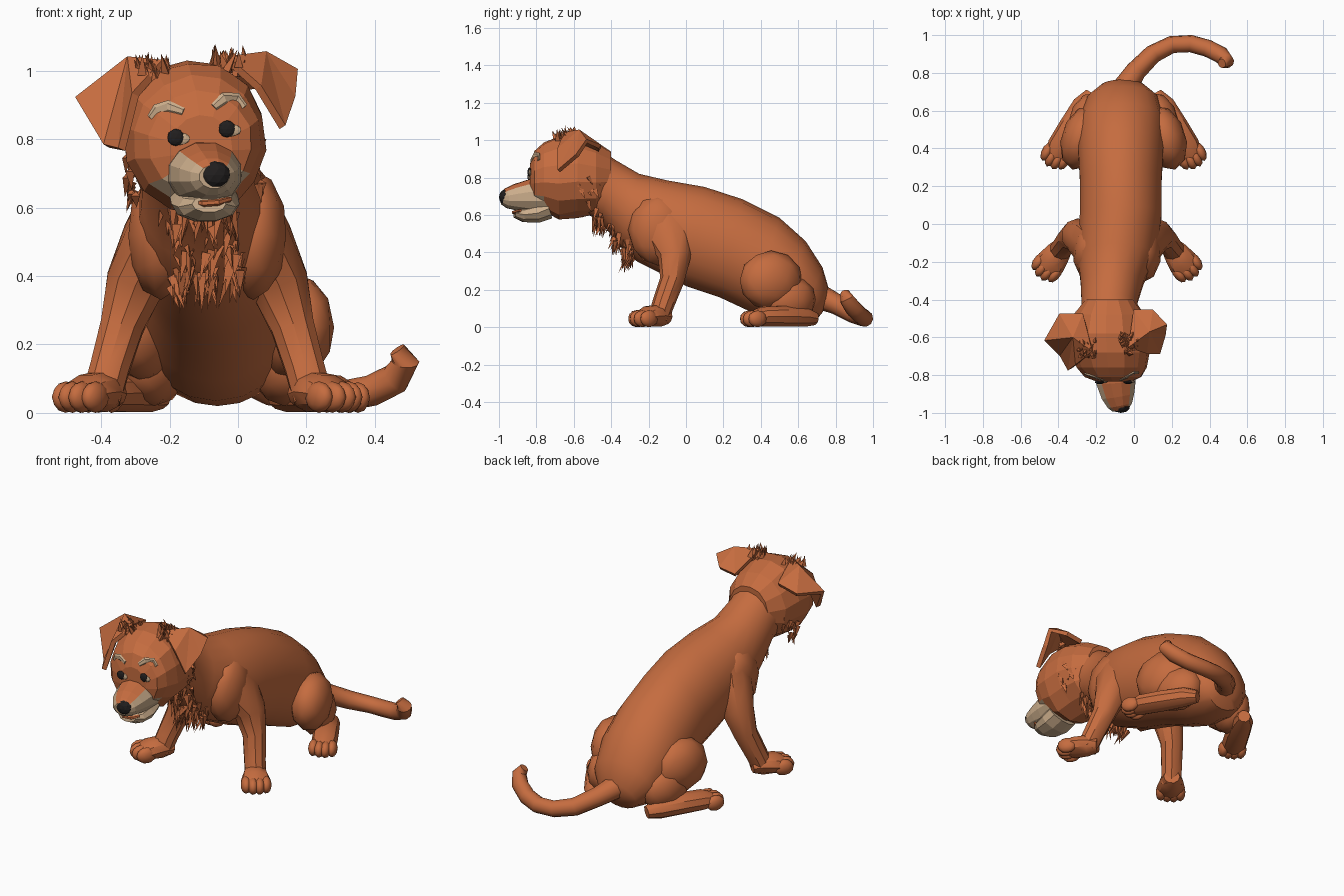
import bpy, bmesh, math, random
from mathutils import Vector, Matrix
from mathutils.bvhtree import BVHTree

if "Cube" in bpy.data.objects:
    bpy.data.objects.remove(bpy.data.objects["Cube"])

random.seed(4)


def material(name, rgb):
    m = bpy.data.materials.new(name)
    m.diffuse_color = (*rgb, 1)
    m.use_nodes = True
    m.node_tree.nodes["Principled BSDF"].inputs["Base Color"].default_value = m.diffuse_color
    return m


RUST = material("rust fur", (0.56, 0.15, 0.05))
TAN = material("tan fur", (0.60, 0.42, 0.26))
BLACK = material("black", (0.015, 0.013, 0.013))


def finish(name, bm, mats, smooth=None):
    for v in bm.verts:
        v.co.z = max(v.co.z, 0)
    bmesh.ops.recalc_face_normals(bm, faces=bm.faces)
    me = bpy.data.meshes.new(name)
    bm.to_mesh(me)
    bm.free()
    ob = bpy.data.objects.new(name, me)
    bpy.context.collection.objects.link(ob)
    for m in mats:
        me.materials.append(m)
    if smooth:
        bpy.context.view_layer.objects.active = ob
        ob.select_set(True)
        bpy.ops.object.shade_smooth_by_angle(angle=math.radians(smooth))
        ob.select_set(False)
    return ob


def loft(name, rings, n=12, mats=(RUST,), smooth=None, jitter=0):
    """rings: (centre, half axis u, half axis v)"""
    bm = bmesh.new()
    rows = []
    for c, u, v in rings:
        row = []
        for i in range(n):
            a = math.tau * (i + 0.5) / n
            k = 1 + random.uniform(-jitter, jitter)
            row.append(bm.verts.new(c + (u * math.cos(a) + v * math.sin(a)) * k))
        rows.append(row)
    for a, b in zip(rows, rows[1:]):
        for i in range(n):
            j = (i + 1) % n
            bm.faces.new((a[i], a[j], b[j], b[i]))
    bm.faces.new(rows[0])
    bm.faces.new(rows[-1])
    return finish(name, bm, mats, smooth)


def tube(name, pts, ref, n=10, mats=(RUST,), smooth=None, jitter=0):
    """pts: (x, y, z, radius along ref, radius across)"""
    cs = [Vector(p[:3]) for p in pts]
    rings = []
    for i, p in enumerate(pts):
        t = (cs[min(i + 1, len(cs) - 1)] - cs[max(i - 1, 0)]).normalized()
        u = Vector(ref)
        u = (u - t * u.dot(t)).normalized()
        rings.append((cs[i], u * p[3], t.cross(u) * p[4]))
    return loft(name, rings, n, mats, smooth, jitter)


def blob(name, loc, scale, mat=RUST, rot=0, sub=2, smooth=None):
    bm = bmesh.new()
    mx = Matrix.Translation(loc) @ Matrix.Rotation(rot, 4, 'Z') @ Matrix.Diagonal((*scale, 1))
    bmesh.ops.create_icosphere(bm, subdivisions=sub, radius=1, matrix=mx)
    return finish(name, bm, (mat,), smooth)


# Trunk and neck: x, half width, top (y, z), bottom (y, z)
trunk = [(-.13, .16, -.52, .99, -.58, .63), (-.13, .15, -.37, .89, -.46, .57),
         (-.115, .17, -.25, .82, -.36, .44), (-.09, .21, -.10, .785, -.26, .35),
         (-.07, .22, .10, .75, 0, .22), (-.07, .22, .30, .685, .18, .16),
         (-.07, .23, .50, .585, .33, .09), (-.065, .225, .64, .46, .47, .035),
         (-.06, .19, .73, .32, .60, .02), (-.06, .12, .765, .20, .69, .03),
         (-.06, .05, .76, .14, .73, .08)]
loft("body", [(Vector((x, (ty + by) / 2, (tz + bz) / 2)), Vector((w, 0, 0)),
               Vector((0, (ty - by) / 2, (tz - bz) / 2)))
              for x, w, ty, tz, by, bz in trunk], 18, smooth=40)

# Curled tail
tube("tail", [(-.06, .70, .17, .07, .07), (.01, .81, .12, .055, .055), (.10, .90, .07, .05, .05),
              (.20, .95, .05, .046, .046), (.30, .955, .048, .046, .046), (.39, .93, .065, .046, .046),
              (.46, .895, .10, .046, .046), (.49, .86, .15, .04, .04), (.465, .85, .185, .025, .025)],
     (0, 0.1, 1), smooth=40)


# Legs, both sides
def toes(name, s, cx, base, d, gap, r):
    for i, k in enumerate((-1.5, -.5, .5, 1.5)):
        push = .016 if abs(k) < 1 else 0
        x = base[0] - d[1] * k * gap + d[0] * push
        y = base[1] + d[0] * k * gap + d[1] * push
        blob(f"{name}_{i}", (cx + s * x, y, r * 1.25), (r * .8, r * 1.5, r * 1.25),
             rot=s * math.atan2(d[0], -d[1]), smooth=40)


for s, side in ((-1, "left"), (1, "right")):
    def put(cx, pts):
        return [(cx + s * p[0], *p[1:]) for p in pts]
    fc, hc = -.09, -.055
    blob("shoulder_" + side, (fc + s * .135, -.15, .52), (.10, .16, .19), smooth=40)
    tube("front_leg_" + side, put(fc, [
        (.12, -.14, .62, .075, .12), (.16, -.10, .51, .09, .125),
        (.21, -.06, .38, .09, .09), (.25, -.075, .25, .066, .065),
        (.285, -.12, .13, .06, .06), (.31, -.15, .04, .06, .055)]), (1, 0, 0), 10, smooth=35)
    tube("front_paw_" + side, put(fc, [
        (.27, -.10, .055, .04, .045), (.305, -.145, .062, .062, .065), (.35, -.205, .058, .056, .08),
        (.385, -.25, .045, .035, .065)]), (0, 0, 1), 10, smooth=35)
    toes("front_toe_" + side, s, fc, (.37, -.23), (.6, -.8), .036, .037)
    blob("thigh_" + side, (hc + s * .22, .455, .25), (.11, .175, .16), rot=s * .3, smooth=40)
    blob("haunch_" + side, (hc + s * .19, .55, .15), (.10, .15, .13), rot=s * .3, smooth=40)
    tube("hind_foot_" + side, put(hc, [
        (.17, .69, .045, .035, .035), (.21, .63, .055, .055, .06), (.275, .51, .058, .058, .07),
        (.335, .41, .057, .055, .07), (.365, .345, .045, .035, .055)]), (0, 0, 1), 10, smooth=35)
    toes("hind_toe_" + side, s, hc, (.36, .36), (.45, -.89), .034, .036)

# Head, slightly rolled: x, y, z, half width, half height
skull = [(-.13, -.40, .80, .13, .14), (-.13, -.48, .80, .19, .195), (-.13, -.58, .81, .21, .222),
         (-.125, -.68, .80, .21, .225), (-.12, -.76, .80, .19, .185), (-.11, -.81, .79, .15, .15),
         (-.105, -.835, .78, .09, .09)]
roll = math.radians(5)
head = loft("head", [(Vector((x, y, z)), Vector((math.cos(roll), 0, math.sin(roll))) * w,
                      Vector((-math.sin(roll), 0, math.cos(roll))) * h)
                     for x, y, z, w, h in skull], 14, (RUST, TAN), jitter=.025)
for p in head.data.polygons:
    if p.center.y < -.77 and p.center.z < .72 and abs(p.center.x + .1) < .11:
        p.material_index = 1

# Muzzle: tan sides with rust bridge
muzzle = tube("muzzle", [(-.10, -.74, .70, .10, .115), (-.095, -.84, .70, .092, .108),
                         (-.085, -.91, .695, .073, .09), (-.075, -.96, .69, .055, .068),
                         (-.07, -.985, .69, .035, .045)], (0, 0, 1), 12, (RUST, TAN))
for p in muzzle.data.polygons:
    p.material_index = 0 if p.normal.z > .62 else 1
tube("lower_jaw", [(-.10, -.74, .635, .06, .10), (-.095, -.80, .61, .055, .10),
                   (-.09, -.87, .602, .042, .085), (-.085, -.915, .61, .025, .05)],
     (0, 0, 1), 10, (TAN,))
tube("mouth", [(-.13, -.885, .618, .012, .008), (-.10, -.918, .612, .014, .010),
               (-.06, -.918, .615, .014, .010), (-.025, -.885, .624, .012, .008)], (0, 1, 0), 6)
blob("nose", (-.07, -.968, .695), (.049, .032, .042), BLACK)

# Eyes and brows laid on the face
tree = BVHTree.FromPolygons([v.co for v in head.data.vertices],
                            [tuple(p.vertices) for p in head.data.polygons])


def face_y(x, z):
    hit = tree.ray_cast(Vector((x, -2, z)), Vector((0, 1, 0)))[0]
    return hit.y if hit else -.7


for side, ex, ez, brow in (
        ("left", -.182, .805, [(-.255, .862), (-.235, .885), (-.205, .895), (-.16, .88)]),
        ("right", -.032, .83, [(-.07, .893), (-.04, .918), (-.005, .918), (.018, .893)])):
    y = face_y(ex, ez)
    blob("eye_rim_" + side, (ex + .012, y, ez - .004), (.03, .007, .018), TAN)
    blob("eye_" + side, (ex, y - .002, ez), (.025, .011, .025), BLACK)
    tube("brow_" + side, [(x, face_y(x, z), z, .007, r)
                          for (x, z), r in zip(brow, (.012, .019, .019, .012))],
         (0, 1, 0), 6, (TAN,))

# Folded ears: outline points, last point is the raised centre
ears = {"right": [(-.03, -.65, 1.03), (.06, -.68, .95), (.13, -.68, .835), (.16, -.58, .92),
                  (.168, -.53, .995), (.10, -.46, .965), (0, -.46, .95), (.08, -.57, 1.045)],
        "left": [(-.22, -.67, 1.02), (-.30, -.74, .93), (-.34, -.77, .77), (-.385, -.69, .78),
                 (-.47, -.61, .915), (-.39, -.48, .93), (-.27, -.48, .96), (-.32, -.60, 1.03)]}
for side, pts in ears.items():
    bm = bmesh.new()
    vs = [bm.verts.new(p) for p in pts]
    for i in range(7):
        bm.faces.new((vs[i], vs[(i + 1) % 7], vs[7]))
    ear = finish("ear_" + side, bm, (RUST,))
    mod = ear.modifiers.new("thickness", 'SOLIDIFY')
    mod.thickness, mod.offset = .025, 0

# Fur tufts: centre, spread, direction, count, length
tufts = [("chest", (-.09, -.31, .39), (.10, .03, .06), (0, -.2, -1), 70, .11),
         ("breast", (-.10, -.37, .47), (.10, .03, .05), (0, -.3, -1), 30, .09),
         ("throat", (-.11, -.44, .56), (.13, .06, .05), (0, -.1, -1), 40, .09),
         ("ear_right", (-.03, -.64, 1.03), (.05, .05, .02), (.1, -.3, 1), 26, .06),
         ("ear_left", (-.25, -.66, 1.01), (.05, .05, .02), (-.1, -.3, 1), 26, .06),
         ("cheek_right", (.05, -.53, .72), (.02, .06, .09), (.2, .5, -1), 18, .06),
         ("cheek_left", (-.31, -.53, .70), (.02, .06, .09), (-.2, .5, -1), 18, .06)]
for name, c, spread, d, count, length in tufts:
    bm = bmesh.new()
    for _ in range(count):
        base = Vector([a + random.uniform(-b, b) for a, b in zip(c, spread)])
        t = (Vector(d) + Vector([random.uniform(-.35, .35) for _ in range(3)])).normalized()
        mx = Matrix.Translation(base) @ t.to_track_quat('Z', 'Y').to_matrix().to_4x4()
        bmesh.ops.create_cone(bm, segments=3, radius1=.016, radius2=0, cap_ends=True,
                              depth=length * random.uniform(.7, 1.2), matrix=mx)
    finish("fur_" + name, bm, (RUST,))
